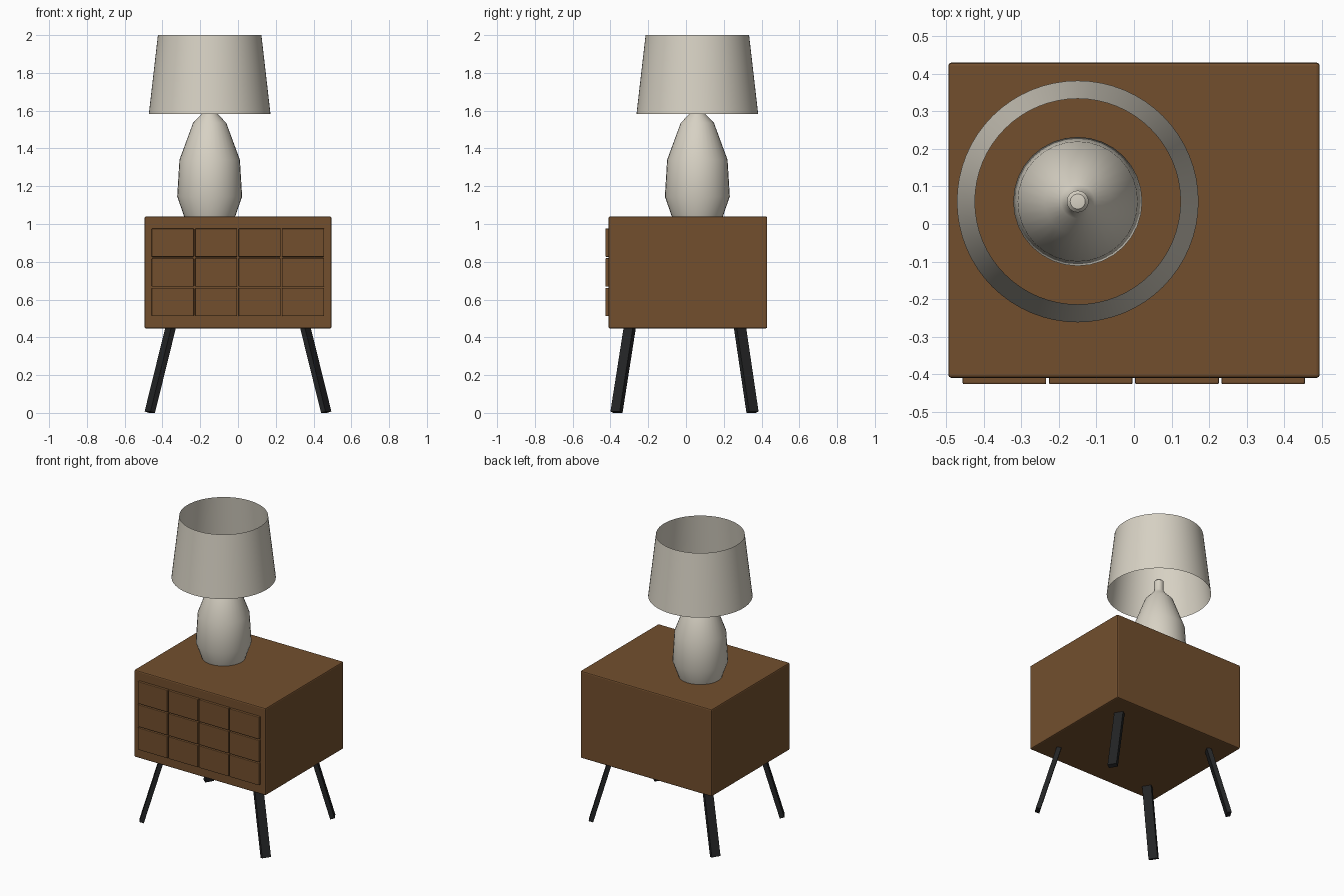
import bpy, bmesh, math
from mathutils import Vector, Matrix

cube = bpy.data.objects.get("Cube")
if cube:
    bpy.data.objects.remove(cube, do_unlink=True)


def material(name, rgb):
    mat = bpy.data.materials.new(name)
    mat.use_nodes = True
    mat.diffuse_color = (*rgb, 1)
    mat.node_tree.nodes["Principled BSDF"].inputs["Base Color"].default_value = (*rgb, 1)
    return mat


wood = material("walnut wood", (0.17, 0.078, 0.027))
black = material("black leg", (0.017, 0.018, 0.019))
cream = material("cream ceramic and fabric", (0.68, 0.64, 0.55))


def add_object(name, bm, mat):
    bmesh.ops.recalc_face_normals(bm, faces=bm.faces)
    mesh = bpy.data.meshes.new(name)
    bm.to_mesh(mesh)
    bm.free()
    obj = bpy.data.objects.new(name, mesh)
    bpy.context.collection.objects.link(obj)
    mesh.materials.append(mat)
    return obj


def box(name, low, high, mat, bevel):
    low, high = Vector(low), Vector(high)
    bm = bmesh.new()
    bmesh.ops.create_cube(bm, size=1, matrix=Matrix.Translation((low + high) / 2)
                          @ Matrix.Diagonal((*(high - low), 1)))
    obj = add_object(name, bm, mat)
    mod = obj.modifiers.new("soft edges", "BEVEL")
    mod.width, mod.segments = bevel, 2
    return obj


def lathe(name, profile, centre, mat, segments):
    bm = bmesh.new()
    verts = [bm.verts.new((r, 0, z)) for r, z in profile]
    edges = [bm.edges.new(pair) for pair in zip(verts, verts[1:])]
    bmesh.ops.spin(bm, geom=verts + edges, axis=(0, 0, 1), cent=(0, 0, 0),
                   angle=math.tau, steps=segments)
    bmesh.ops.remove_doubles(bm, verts=bm.verts, dist=0.0005)
    obj = add_object(name, bm, mat)
    obj.location = (*centre, 0)
    bpy.ops.object.select_all(action="DESELECT")
    obj.select_set(True)
    bpy.context.view_layer.objects.active = obj
    bpy.ops.object.shade_smooth_by_angle(angle=math.radians(35))
    return obj


# Cabinet body and its grid of drawer fronts
box("cabinet_body", (-0.495, -0.41, 0.447), (0.495, 0.43, 1.04), wood, 0.008)
for row in range(3):
    for col in range(4):
        x, z = -0.457 + col * 0.23, 0.512 + row * 0.157
        box(f"drawer_front_{row + 1}_{col + 1}", (x, -0.427, z),
            (x + 0.223, -0.4, z + 0.15), wood, 0.004)

# Flat legs splayed outward, broad face turned to the splay direction
for side, sx in (("left", 1), ("right", -1)):
    for end, sy in (("front", -1), ("back", 1)):
        foot = Vector((sx * 0.467, sy * 0.36 - 0.008, 0.004))
        top = Vector((sx * 0.357, sy * 0.292 - 0.006, 0.45))
        axis = (top - foot).normalized()
        across = Vector((0, 0, 1)).cross(axis).normalized()
        rot = Matrix((across, axis.cross(across), axis)).transposed().to_4x4()
        length = (top - foot).length + 0.01
        bm = bmesh.new()
        bmesh.ops.create_cube(bm, size=1, matrix=Matrix.Translation(foot + axis * length / 2)
                              @ rot @ Matrix.Diagonal((0.058, 0.029, length, 1)))
        add_object(f"{end}_{side}_leg", bm, black)

# Table lamp: turned base with a short neck, and an open shade
lamp = (-0.15, 0.06)
lathe("lamp_base", [(0, 1.04), (0.135, 1.04), (0.172, 1.145), (0.16, 1.34), (0.088, 1.535),
                    (0.045, 1.58), (0.029, 1.605), (0.029, 1.67), (0.02, 1.68), (0, 1.683)],
      lamp, cream, 32)
lathe("lamp_shade", [(0.322, 1.583), (0.274, 2.0)], lamp, cream, 64)
